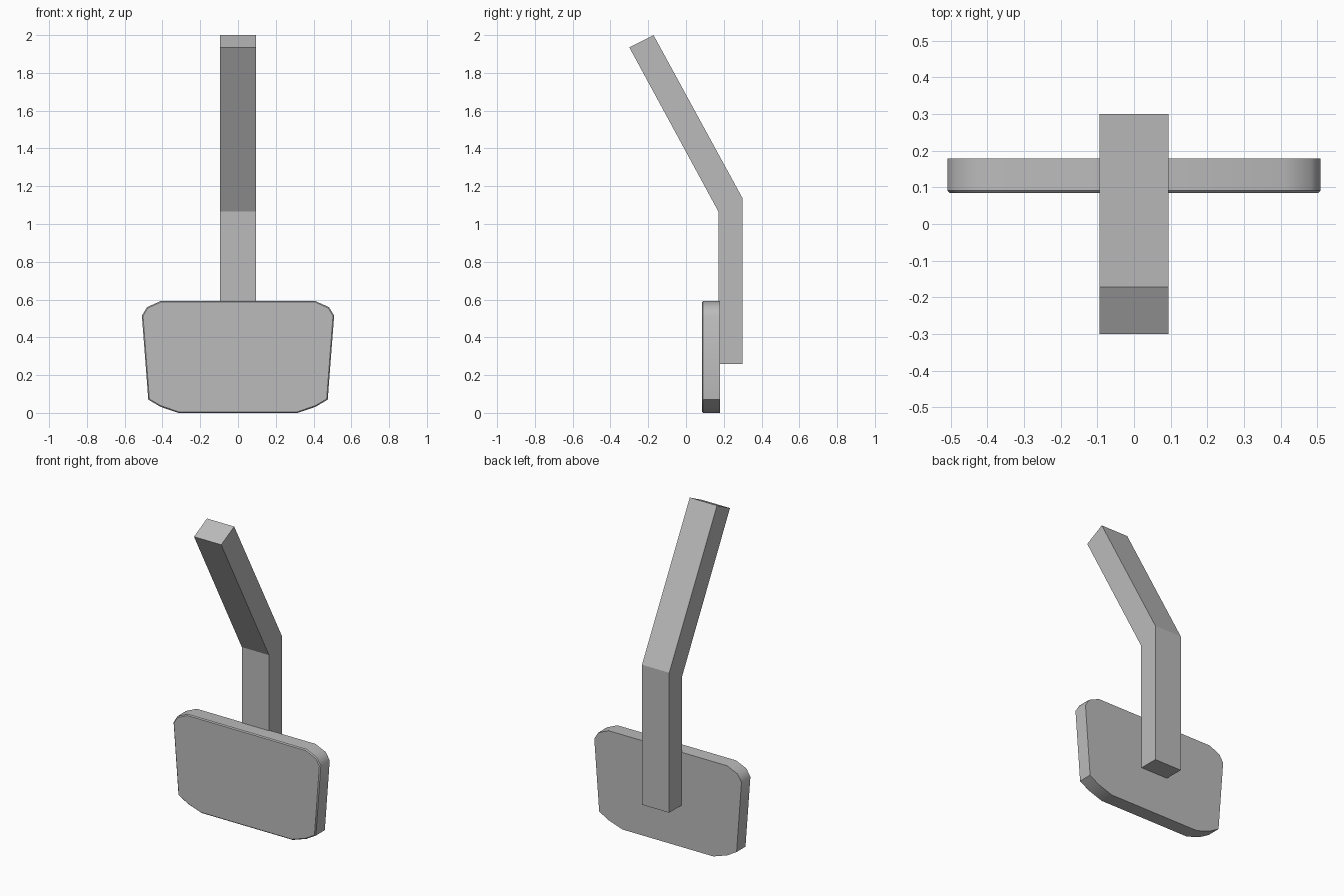
import bpy
import bmesh
import math

cube = bpy.data.objects.get("Cube")
if cube:
    bpy.data.objects.remove(cube, do_unlink=True)

grey = bpy.data.materials.new("plain grey")
grey.use_nodes = True
colour = (0.5, 0.5, 0.5, 1.0)
grey.diffuse_color = colour
grey.node_tree.nodes["Principled BSDF"].inputs["Base Color"].default_value = colour


def extrude_outline(name, points, offset):
    """Close an outline into a face and sweep it along the offset."""
    bm = bmesh.new()
    front = bm.faces.new([bm.verts.new(p) for p in points])
    sweep = bmesh.ops.extrude_face_region(bm, geom=[front])
    moved = [v for v in sweep["geom"] if isinstance(v, bmesh.types.BMVert)]
    bmesh.ops.translate(bm, verts=moved, vec=offset)
    bmesh.ops.recalc_face_normals(bm, faces=bm.faces[:])
    mesh = bpy.data.meshes.new(name)
    bm.to_mesh(mesh)
    bm.free()
    mesh.materials.append(grey)
    obj = bpy.data.objects.new(name, mesh)
    bpy.context.collection.objects.link(obj)
    return obj


# Bent arm: side profile swept across its width
arm_profile = [(0.172, 0.26), (0.3, 0.26), (0.3, 1.135),
               (-0.172, 2.0), (-0.3, 1.935), (0.172, 1.065)]
arm_half = 0.094
extrude_outline("pedal_arm", [(-arm_half, y, z) for y, z in arm_profile],
                (2 * arm_half, 0, 0))

# Foot plate: mirrored half outline, swept front to back
plate_front, plate_back = 0.085, 0.179
half = [(0.315, 0), (0.41, 0.032), (0.475, 0.07),
        (0.509, 0.515), (0.482, 0.56), (0.41, 0.592)]
outline = half + [(-x, z) for x, z in reversed(half)]
plate = extrude_outline("foot_plate", [(x, plate_front, z) for x, z in outline],
                        (0, plate_back - plate_front, 0))

# Fine chamfer round the front rim of the plate
bm = bmesh.new()
bm.from_mesh(plate.data)
rim = [e for e in bm.edges if all(v.co.y < plate_front + 0.001 for v in e.verts)]
bmesh.ops.bevel(bm, geom=rim, offset=0.006, segments=1, affect='EDGES')
bm.to_mesh(plate.data)
bm.free()

# Soft shading round the plate corners
bpy.ops.object.select_all(action='DESELECT')
plate.select_set(True)
bpy.context.view_layer.objects.active = plate
bpy.ops.object.shade_smooth_by_angle(angle=math.radians(40))
